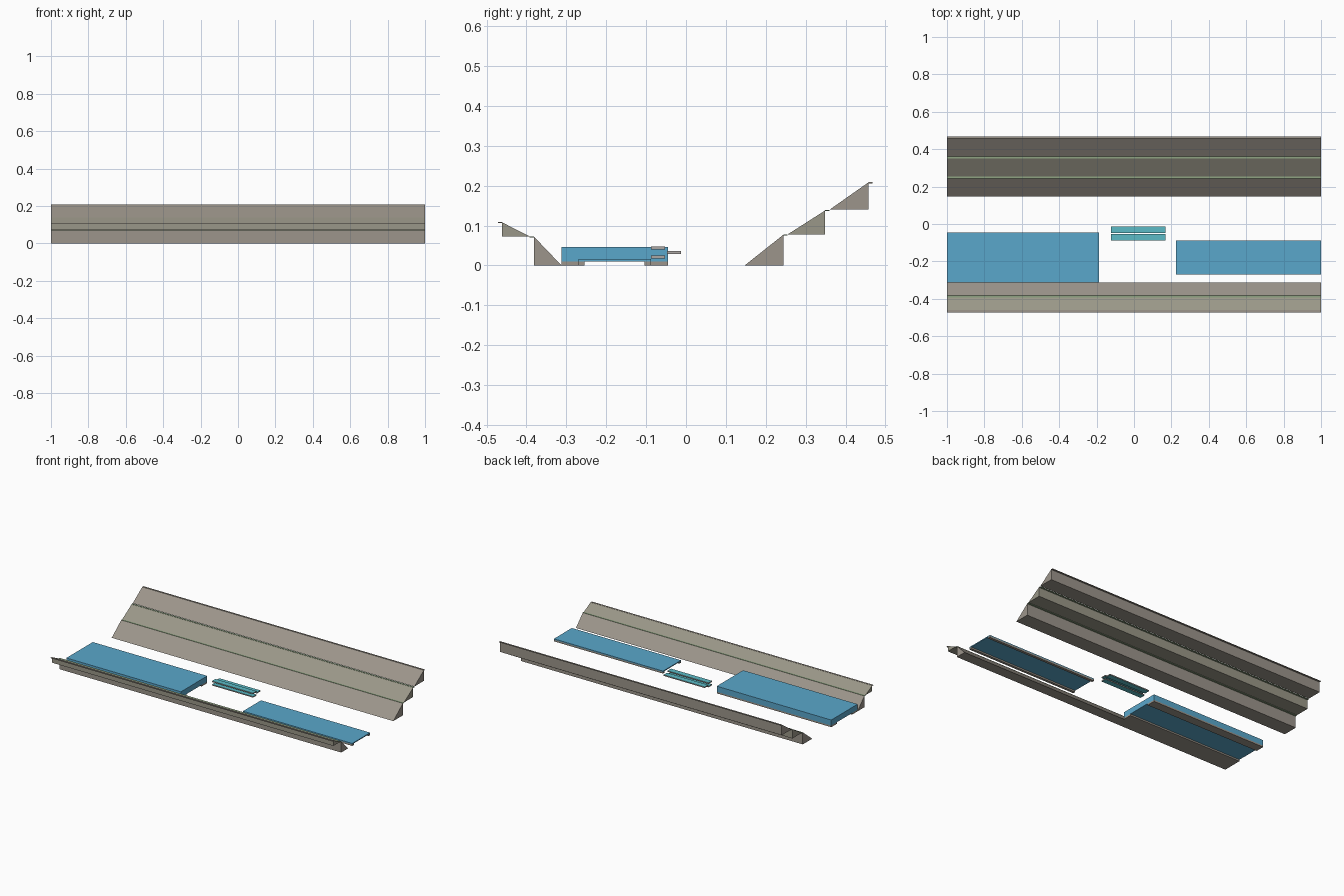
import bpy, bmesh

if "Cube" in bpy.data.objects:
    bpy.data.objects.remove(bpy.data.objects["Cube"])


def material(name, r, g, b):
    def lin(c):
        c /= 255
        return c / 12.92 if c <= 0.04045 else ((c + 0.055) / 1.055) ** 2.4
    m = bpy.data.materials.new(name)
    m.diffuse_color = (lin(r), lin(g), lin(b), 1)
    m.use_nodes = True
    m.node_tree.nodes["Principled BSDF"].inputs["Base Color"].default_value = m.diffuse_color
    return m


STONE = material("warm stone", 156, 149, 139)
MOSSY = material("mossy stone", 154, 151, 136)
GREEN = material("ledge green", 142, 164, 130)
WATER = material("water blue", 90, 167, 203)
TEAL = material("teal plate", 92, 187, 198)
CONCRETE = material("pale concrete", 172, 167, 164)


def prism(name, profile, x0, x1, mats, rule=None):
    """Extrude a (y, z) profile along x; rule picks a material per face."""
    bm = bmesh.new()
    face = bm.faces.new([bm.verts.new((x0, y, z)) for y, z in profile])
    ext = bmesh.ops.extrude_face_region(bm, geom=[face])
    moved = [v for v in ext["geom"] if isinstance(v, bmesh.types.BMVert)]
    bmesh.ops.translate(bm, verts=moved, vec=(x1 - x0, 0, 0))
    bmesh.ops.recalc_face_normals(bm, faces=bm.faces)
    bm.normal_update()
    if rule:
        for f in bm.faces:
            f.material_index = rule(f)
    me = bpy.data.meshes.new(name)
    bm.to_mesh(me)
    bm.free()
    for m in mats:
        me.materials.append(m)
    ob = bpy.data.objects.new(name, me)
    bpy.context.collection.objects.link(ob)
    return ob


def box(name, x0, x1, y0, y1, z0, z1, mats, rule=None):
    return prism(name, [(y0, z0), (y1, z0), (y1, z1), (y0, z1)], x0, x1, mats, rule)


def bank(name, tiers, side):
    """Stepped embankment: a wedge plus a thin ledge for each tier."""
    for i, (ya, yb, za, zb) in enumerate(tiers):
        mat = MOSSY if i == 1 else STONE
        prism(f"{name}_slope_{i + 1}", [(ya, za), (yb, za), (yb, zb)], -1, 1, [mat])
        # ledge running outward from the top of the wedge
        lo, hi = sorted((yb, yb + side * 0.011))
        top_tier = i == len(tiers) - 1
        box(f"{name}_ledge_{i + 1}", -1, 1, lo, hi, zb - 0.002, zb + 0.001,
            [STONE if top_tier else GREEN])


# Embankments on both sides of the channel
bank("back_bank", [(0.147, 0.244, 0, 0.077),
                   (0.255, 0.349, 0.078, 0.138),
                   (0.360, 0.457, 0.140, 0.208)], 1)
bank("front_bank", [(-0.312, -0.381, 0, 0.072),
                    (-0.392, -0.461, 0.073, 0.108)], -1)


def pool(name, x0, x1, y0, y1, top, foot):
    """Water slab resting on two long stone footings."""
    box(name + "_water", x0, x1, y0, y1, 0.010, top, [WATER])
    box(name + "_front_footing", x0, x1, y0, y0 + foot, 0, 0.010, [STONE])
    box(name + "_back_footing", x0, x1, y1 - foot, y1, 0, 0.010, [STONE])


# High pool on the left, low pool on the right
pool("upper_pool", -1, -0.187, -0.312, -0.045, 0.046, 0.057)
pool("lower_pool", 0.225, 1, -0.270, -0.088, 0.016, 0.016)

# Staggered cascade plates between the pools: teal top and bottom, pale edges
for i, (y0, z0) in enumerate([(-0.088, 0.040), (-0.048, 0.029), (-0.088, 0.018)]):
    box(f"cascade_plate_{i + 1}", -0.123, 0.168, y0, y0 + 0.035, z0, z0 + 0.007,
        [CONCRETE, TEAL], lambda f: int(abs(f.normal.z) > 0.5))
